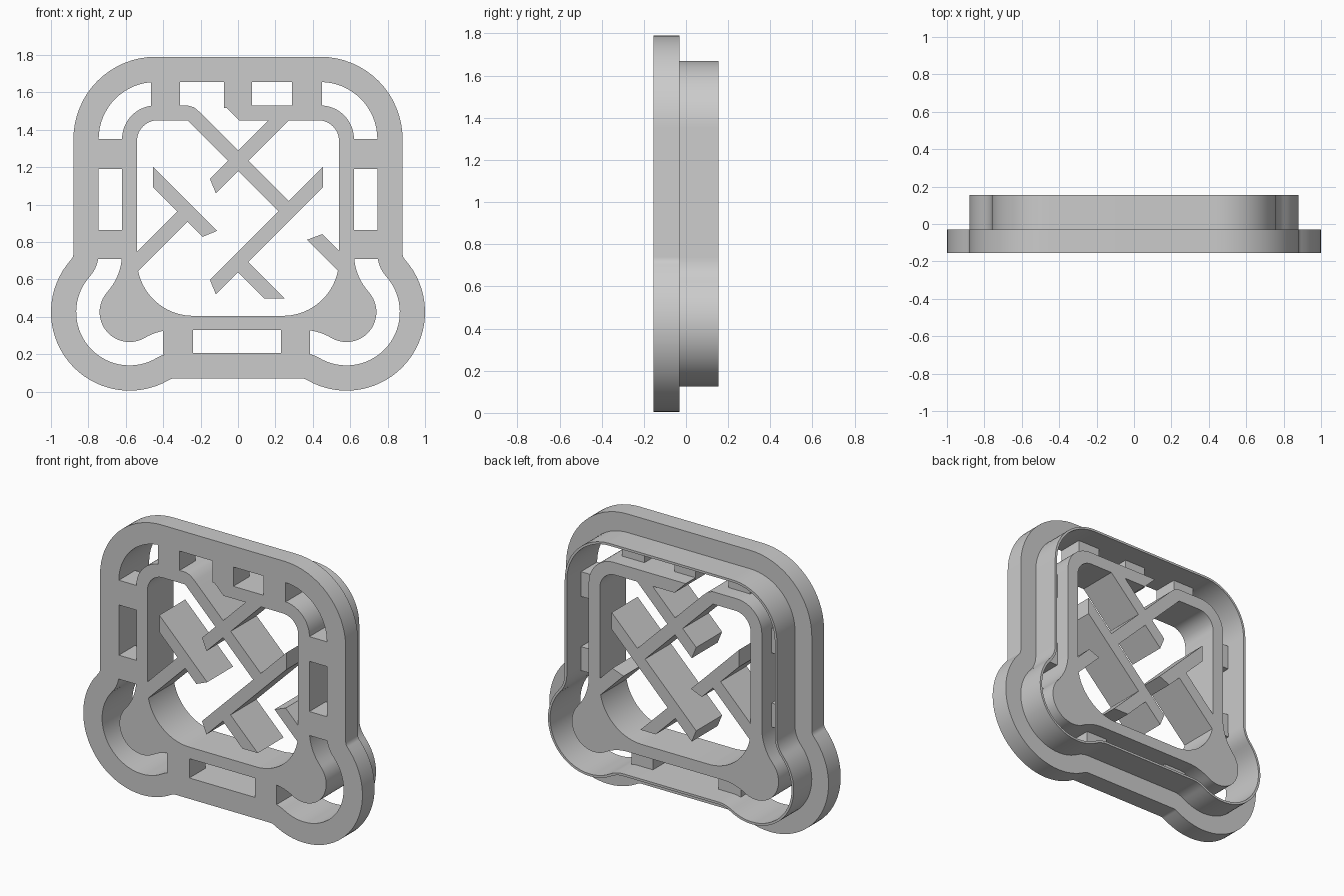
import bpy
import bmesh
from math import atan2, cos, sin, pi, radians
from mathutils import Matrix

cube = bpy.data.objects.get("Cube")
if cube:
    bpy.data.objects.remove(cube, do_unlink=True)

grey = bpy.data.materials.new("plain_grey")
grey.use_nodes = True
grey.diffuse_color = (0.6, 0.6, 0.6, 1)
grey.node_tree.nodes["Principled BSDF"].inputs["Base Color"].default_value = (0.6, 0.6, 0.6, 1)

# Depth levels, front to back
FRONT, STEP, BRIDGE, INNER, BACK = -0.155, -0.03, 0.01, 0.11, 0.155


def extrude(name, loops, y0, y1):
    """Solid from closed x-z loops (first outer, others holes) between two depths."""
    curve = bpy.data.curves.new(name, 'CURVE')
    curve.dimensions = '2D'
    curve.fill_mode = 'BOTH'
    curve.extrude = (y1 - y0) / 2
    for loop in loops:
        spline = curve.splines.new('POLY')
        spline.points.add(len(loop) - 1)
        for point, (x, z) in zip(spline.points, loop):
            point.co = (x, z, 0, 1)
        spline.use_cyclic_u = True
    temp = bpy.data.objects.new("temp_curve", curve)
    mesh = bpy.data.meshes.new_from_object(temp)
    bpy.data.objects.remove(temp)
    bpy.data.curves.remove(curve)

    bm = bmesh.new()
    bm.from_mesh(mesh)
    bm.transform(Matrix.Translation((0, (y0 + y1) / 2, 0)) @ Matrix.Rotation(pi / 2, 4, 'X'))
    bmesh.ops.remove_doubles(bm, verts=bm.verts, dist=0.0001)
    bmesh.ops.recalc_face_normals(bm, faces=bm.faces)
    for face in bm.faces:
        face.smooth = True
        face.material_index = 0
    for edge in bm.edges:
        edge.smooth = edge.calc_face_angle(pi) < radians(30)
    bm.to_mesh(mesh)
    bm.free()
    mesh.name = name
    mesh.materials.clear()
    mesh.materials.append(grey)
    obj = bpy.data.objects.new(name, mesh)
    bpy.context.collection.objects.link(obj)
    return obj


def arc(center, radius, a0, a1, steps=16):
    angles = [a0 + (a1 - a0) * i / steps for i in range(steps + 1)]
    return [(center[0] + radius * cos(a), center[1] + radius * sin(a)) for a in angles]


def mirrored(half):
    """Clockwise loop from its right half, starting and ending at the top."""
    return half + [(-x, z) for x, z in reversed(half)]


def outline(inset):
    """Rounded square with two bottom ears, moved inward by inset."""
    ear, side, under = (0.58, 0.425), (0.93, 0.739), (0.3415, 0.02)
    to_side = atan2(side[1] - ear[1], side[0] - ear[0])
    to_under = atan2(under[1] - ear[1], under[0] - ear[0])
    return mirrored(
        arc((0.44, 1.35), 0.44 - inset, pi / 2, 0)
        + arc(side, 0.05 + inset, pi, pi + to_side, 8)
        + arc(ear, 0.42 - inset, to_side, to_under, 32)
        + arc(under, 0.05 + inset, to_under + pi, pi / 2, 8))


# Outer flange and thin cutting wall behind it
extrude("outer_flange", [outline(0), outline(0.135)], FRONT, STEP)
extrude("cutting_wall", [outline(0.12), outline(0.135)], STEP, BACK)

# Inner frame, open at the upper left
opening = mirrored(arc((0.43, 1.34), 0.11, pi / 2, 0) + arc((0.24, 0.705), 0.3, 0, -pi / 2, 20))
frame = [(-0.075, 1.53)] + outline(0.26)
frame += [(-0.27, 1.53), (-0.235, 1.52), (-0.2, 1.49), (-0.16, 1.45)]
frame += opening[::-1] + [(0.005, 1.45)]
extrude("inner_frame", [frame], FRONT, INNER)


# Diagonal bars: slope, centre height at x = 0, ends of upper and lower edge
def bar(name, slope, height, upper, lower):
    loop = [(x, height + 0.055 + slope * x) for x in upper]
    loop += [(x, height - 0.055 + slope * x) for x in reversed(lower)]
    extrude(name, [loop], FRONT, INNER)


bar("falling_cross_bar", -1, 1.235, (-0.18, 0.3), (-0.3, 0.24))
bar("rising_cross_bar", 1, 1.232, (-0.15, 0.19), (-0.118, 0.29))
bar("long_bar", 1, 0.692, (-0.15, 0.455), (-0.118, 0.455))
bar("lower_branch", -1, 0.692, (0.03, 0.25), (-0.03, 0.14))
bar("left_bar", -1, 0.692, (-0.455, -0.112), (-0.455, -0.19))
bar("left_branch", 1, 1.232, (-0.56, -0.3), (-0.56, -0.24))
bar("right_branch", -1, 1.237, (0.45, 0.56), (0.37, 0.55))


# Bridges joining the frame to the wall
def bridge(name, x0, x1, z0, z1):
    extrude(name, [[(x0, z0), (x1, z0), (x1, z1), (x0, z1)]], FRONT, BRIDGE)


for label, x0, x1 in (("left", -0.465, -0.31), ("middle", -0.075, 0.075), ("right", 0.29, 0.45)):
    bridge("top_bridge_" + label, x0, x1, 1.515, 1.662)
for label, x0, x1 in (("left", -0.4, -0.24), ("right", 0.23, 0.385)):
    bridge("bottom_bridge_" + label, x0, x1, 0.197, 0.345)
for label, z0, z1 in (("upper", 1.19, 1.35), ("lower", 0.71, 0.865)):
    bridge("side_bridge_left_" + label, -0.752, -0.605, z0, z1)
    bridge("side_bridge_right_" + label, 0.605, 0.752, z0, z1)
